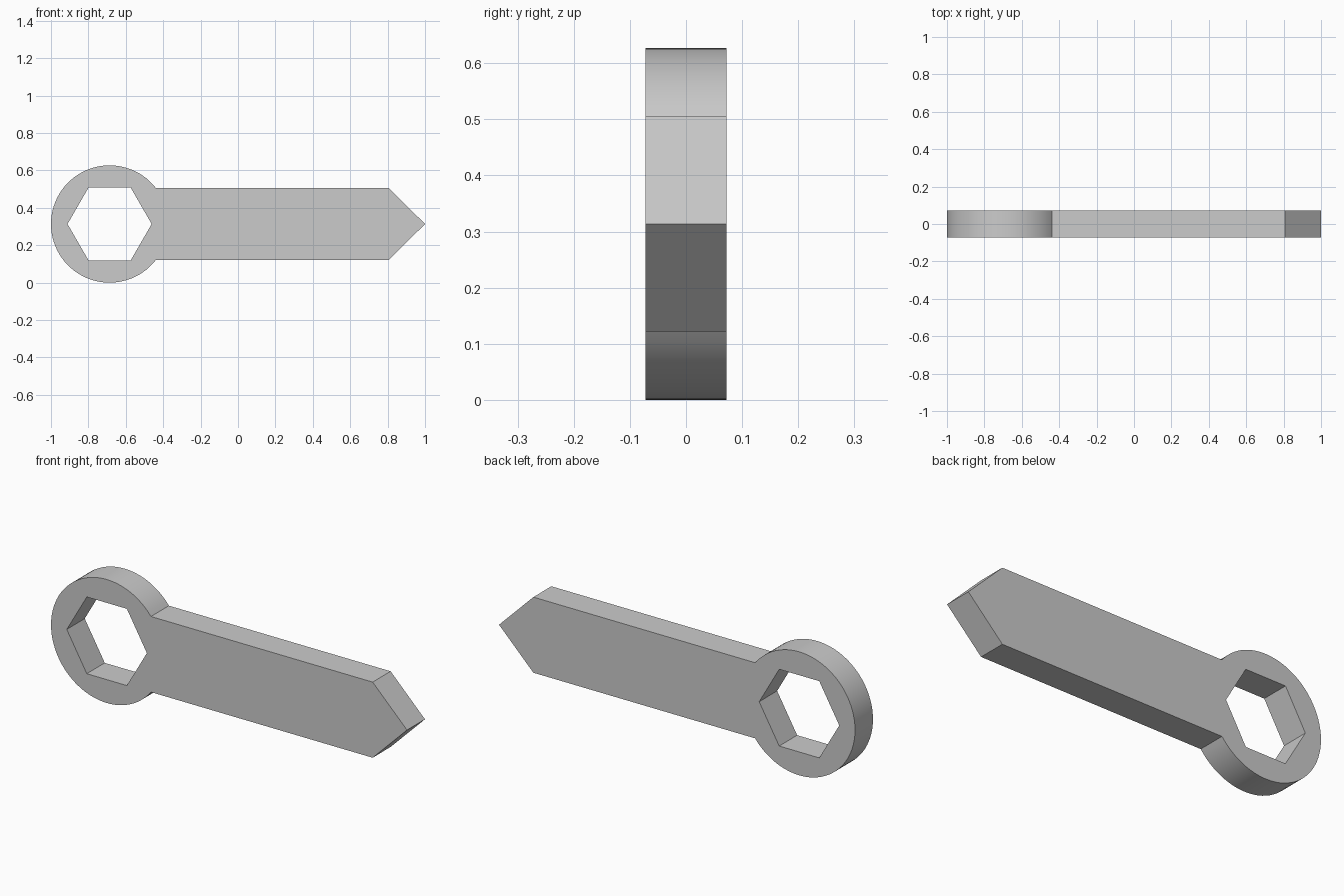
import bpy, bmesh
from math import sin, cos, asin, pi, radians

cube = bpy.data.objects.get("Cube")
if cube:
    bpy.data.objects.remove(cube, do_unlink=True)

RING_R = 0.3135
CX, CZ = -1 + RING_R, RING_R
HEX_R = 0.225
HANDLE_HALF = 0.192
SHOULDER_X = 0.807
HALF_THICK = 0.072
SEGMENTS = 64


def arc(radius, start, end, steps):
    """Points around the ring centre, both ends included."""
    angles = [start + (end - start) * i / steps for i in range(steps + 1)]
    return [(CX + radius * cos(a), CZ + radius * sin(a)) for a in angles]


def add_loop(bm, points):
    verts = [bm.verts.new((x, -HALF_THICK, z)) for x, z in points]
    for a, b in zip(verts, verts[1:] + verts[:1]):
        bm.edges.new((a, b))


# Outline: round head running into a handle with a pointed end
neck = asin(HANDLE_HALF / RING_R)
outline = arc(RING_R, neck, 2 * pi - neck, SEGMENTS)
outline += [(SHOULDER_X, CZ - HANDLE_HALF), (1, CZ), (SHOULDER_X, CZ + HANDLE_HALF)]

# Hexagonal socket through the head
socket = arc(HEX_R, 0, 2 * pi, 6)[:-1]

bm = bmesh.new()
add_loop(bm, outline)
add_loop(bm, socket)
bmesh.ops.triangle_fill(bm, edges=bm.edges[:], use_beauty=True, normal=(0, -1, 0))

# Give the flat shape its thickness
result = bmesh.ops.extrude_face_region(bm, geom=bm.faces[:], use_keep_orig=True)
back = [v for v in result["geom"] if isinstance(v, bmesh.types.BMVert)]
bmesh.ops.translate(bm, verts=back, vec=(0, 2 * HALF_THICK, 0))
bmesh.ops.recalc_face_normals(bm, faces=bm.faces[:])

mesh = bpy.data.meshes.new("wrench")
bm.to_mesh(mesh)
bm.free()
wrench = bpy.data.objects.new("wrench", mesh)
bpy.context.collection.objects.link(wrench)

# Plain grey metal
grey = bpy.data.materials.new("light_grey")
grey.use_nodes = True
colour = (0.6, 0.6, 0.6, 1)
grey.diffuse_color = colour
grey.node_tree.nodes["Principled BSDF"].inputs["Base Color"].default_value = colour
mesh.materials.append(grey)

# Smooth rim, sharp corners
bpy.ops.object.select_all(action="DESELECT")
wrench.select_set(True)
bpy.context.view_layer.objects.active = wrench
bpy.ops.object.shade_smooth_by_angle(angle=radians(30))
